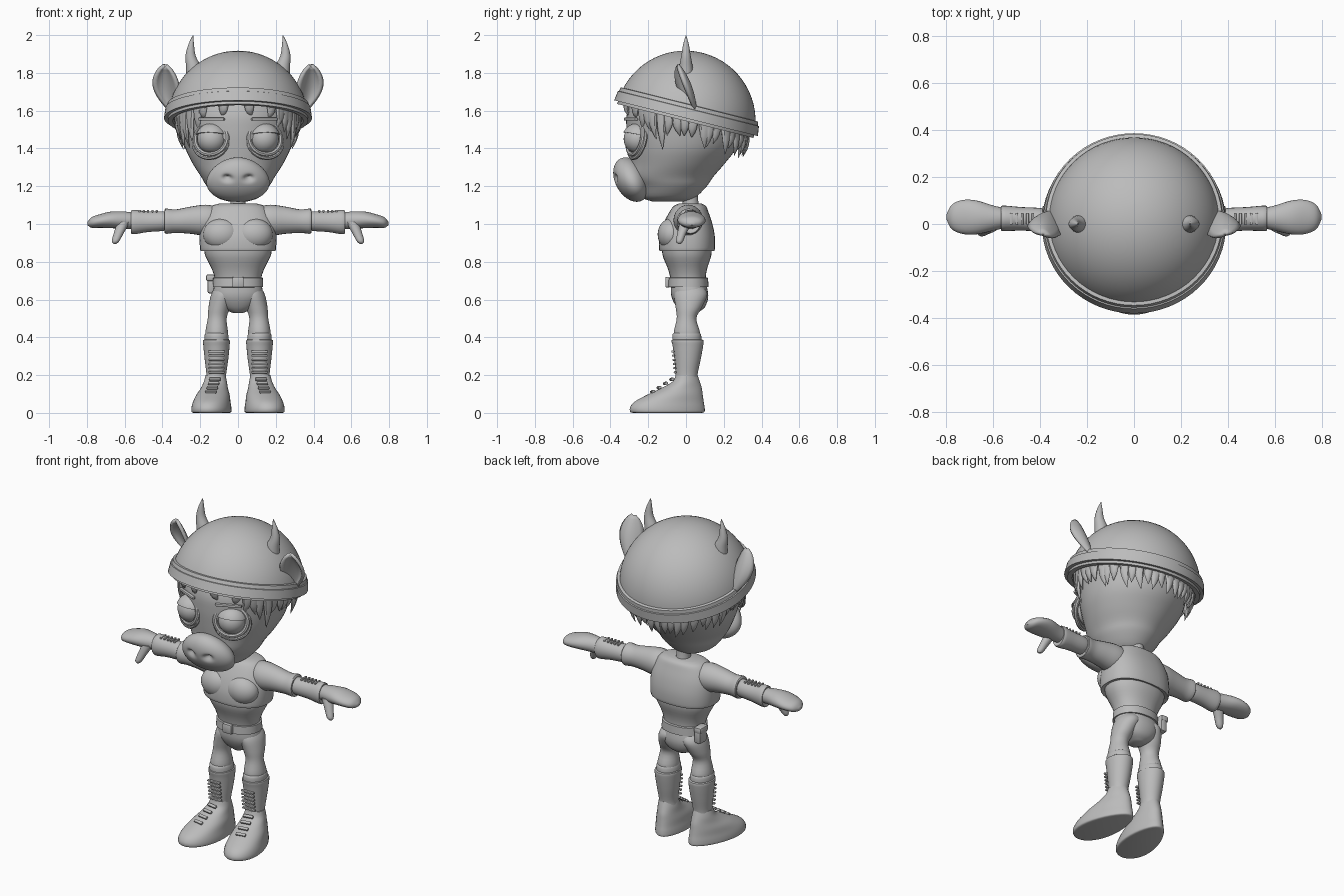
import bpy, bmesh, math, random
from math import sin, cos, pi, radians
from mathutils import Matrix, Vector

cube = bpy.data.objects.get("Cube")
if cube:
    bpy.data.objects.remove(cube, do_unlink=True)
random.seed(4)

mat = bpy.data.materials.new("plain grey")
mat.use_nodes = True
grey = (0.5, 0.5, 0.5, 1)
mat.diffuse_color = grey
mat.node_tree.nodes["Principled BSDF"].inputs["Base Color"].default_value = grey


def finish(name, bm, mx=None, side=1, angle=40):
    """Turn a bmesh into a smooth-shaded object, mirrored when side is -1."""
    if mx:
        bm.transform(mx)
    bm.transform(Matrix.Diagonal((side, 1, 1, 1)))
    bmesh.ops.recalc_face_normals(bm, faces=bm.faces)
    me = bpy.data.meshes.new(name)
    bm.to_mesh(me)
    bm.free()
    me.materials.append(mat)
    ob = bpy.data.objects.new(name, me)
    bpy.context.collection.objects.link(ob)
    bpy.ops.object.select_all(action='DESELECT')
    ob.select_set(True)
    bpy.context.view_layer.objects.active = ob
    bpy.ops.object.shade_smooth_by_angle(angle=radians(angle))
    return ob


def spline(rows, steps):
    """Catmull-Rom subdivision of the ring parameters."""
    out = []
    for i in range(len(rows) - 1):
        p = [rows[max(i - 1, 0)], rows[i], rows[i + 1], rows[min(i + 2, len(rows) - 1)]]
        for k in range(steps):
            t = k / steps
            out.append([b + t / 2 * (c - a + t * (2 * a - 5 * b + 4 * c - d + t * (3 * (b - c) + d - a)))
                        for a, b, c, d in zip(*p)])
    return out + [rows[-1]]


def loft(name, rows, axis="z", n=32, steps=4, power=2, taper=0, mx=None, side=1):
    """Skin rings (position, centre a, centre b, radius a, radius b) along z or x."""
    bm = bmesh.new()
    rings = []
    for t, ca, cb, ra, rb in spline(rows, steps):
        ring = []
        for i in range(n):
            c, s = cos(2 * pi * i / n), sin(2 * pi * i / n)
            a = ca + math.copysign(abs(c) ** (2 / power), c) * ra * (1 - taper * s)
            b = cb + math.copysign(abs(s) ** (2 / power), s) * rb
            ring.append(bm.verts.new((a, b, t) if axis == "z" else (t, a, b)))
        rings.append(ring)
    for lo, hi in zip(rings, rings[1:]):
        for i in range(n):
            bm.faces.new((lo[i], lo[i - 1], hi[i - 1], hi[i]))
    bm.faces.new(rings[0])
    bm.faces.new(rings[-1])
    return finish(name, bm, mx, side)


def place(loc, scale=(1, 1, 1), tilt=0, turn=0):
    return (Matrix.Translation(loc) @ Matrix.Rotation(radians(turn), 4, 'Z')
            @ Matrix.Rotation(radians(tilt), 4, 'X') @ Matrix.Diagonal((*scale, 1)))


def ball(name, loc, scale, tilt=0, turn=0, side=1, cut=None):
    bm = bmesh.new()
    bmesh.ops.create_uvsphere(bm, u_segments=32, v_segments=20, radius=1)
    if cut is not None:
        bmesh.ops.bisect_plane(bm, geom=bm.verts[:] + bm.edges[:] + bm.faces[:], plane_co=(0, 0, cut),
                               plane_no=(0, 0, 1), clear_inner=True)
        bmesh.ops.holes_fill(bm, edges=[e for e in bm.edges if e.is_boundary])
    return finish(name, bm, place(loc, scale, tilt, turn), side)


def box(name, loc, scale, tilt=0, turn=0, side=1, bevel=0.006):
    bm = bmesh.new()
    bmesh.ops.create_cube(bm, size=1, matrix=Matrix.Diagonal((*scale, 1)))
    bmesh.ops.bevel(bm, geom=bm.edges[:], offset=bevel, segments=2, affect='EDGES', profile=0.5)
    return finish(name, bm, place(loc, tilt=tilt, turn=turn), side)


def torus(name, big, small, mx, side=1):
    """Ring in the local xy plane."""
    bm = bmesh.new()
    grid = [[bm.verts.new(((big + small * cos(v)) * cos(u), (big + small * cos(v)) * sin(u), small * sin(v)))
             for v in (2 * pi * j / 8 for j in range(8))] for u in (2 * pi * i / 32 for i in range(32))]
    for i in range(32):
        for j in range(8):
            bm.faces.new((grid[i][j], grid[i - 1][j], grid[i - 1][j - 1], grid[i][j - 1]))
    return finish(name, bm, mx, side)


# Head and neck
loft("head", [(1.12, 0, -.09, .05, .09), (1.14, 0, -.09, .11, .14), (1.2, 0, -.075, .165, .185),
              (1.25, 0, -.075, .195, .22), (1.32, 0, -.045, .24, .25), (1.4, 0, -.02, .278, .285),
              (1.5, 0, -.01, .3, .305), (1.6, 0, 0, .31, .31), (1.75, 0, 0, .25, .25)], n=48)
loft("neck", [(1.02, 0, .03, .06, .06), (1.1, 0, .025, .04, .042), (1.22, 0, .01, .045, .05)])

# Muzzle with pressed-in nostrils
bm = bmesh.new()
bmesh.ops.create_uvsphere(bm, u_segments=80, v_segments=56, radius=1)
for v in bm.verts:
    if v.co.y < 0:
        for s in (-1, 1):
            d = math.hypot((v.co.x - s * .36) / .15, (v.co.z - .36) / .13)
            v.co.y += .3 * math.exp(-d * d)
    v.co.x *= 1 - .15 * v.co.z
finish("muzzle", bm, place((0, -.29, 1.235), (.165, .085, .125), tilt=28))

# Tilted helmet: dome shell, rim band and upper trim
tilt = place((0, 0, 1.56), tilt=-14)
inner = [(.345 * sin(a) - .015, 0, 0, .345 * cos(a), .345 * cos(a)) for a in (pi / 2.02 * i / 12 for i in range(12, -1, -1))]
outer = [(.372 * sin(a) - .015, 0, 0, .372 * cos(a), .372 * cos(a)) for a in (pi / 2.02 * i / 16 for i in range(17))]
loft("helmet", inner + outer, n=64, steps=1, mx=tilt)
band = [(z, 0, 0, r, r) for z, r in ((0, .365), (0, .392), (.052, .385), (.054, .379), (.074, .375), (.076, .36), (0, .365))]
loft("helmet_rim", band, n=64, steps=1, mx=tilt)

# Hair locks hanging below the rim
for i in range(46):
    a = 2 * pi * i / 46 + random.uniform(-.04, .04)
    front = -sin(a)
    if front > .78 and i % 3:
        continue
    length = random.uniform(.09, .15) if front < .3 else random.uniform(.1, .2)
    if front > .78:
        length = .07
    x, y = .318 * cos(a), .318 * sin(a)
    mx = Matrix.Translation((x, y, 1.56 - y * .25)) @ Matrix.Rotation(a, 4, 'Z')
    loft("hair_lock", [(.05, 0, 0, .02, .036), (-length * .5, .003, 0, .013, .022),
                       (-length, -.015, random.uniform(-.015, .015), .001, .001)], n=8, steps=3, mx=mx)

# Torso, hips and belt
loft("torso", [(.53, 0, .02, .03, .04), (.56, 0, .025, .09, .075), (.62, 0, .02, .132, .098),
               (.7, 0, .012, .122, .093), (.76, 0, .008, .138, .103), (.84, 0, .005, .176, .13),
               (.92, 0, .005, .18, .13)], power=2.2)
loft("vest", [(.86, 0, .005, .19, .135), (.862, 0, .005, .2, .147), (.93, 0, .006, .203, .147), (1.0, 0, .01, .195, .13),
              (1.06, 0, .015, .17, .105), (1.095, 0, .02, .14, .085), (1.108, 0, .022, .1, .06)], power=2.4)
loft("belt", [(z, 0, .012, r, r - .026) for z, r in ((.665, .12), (.667, .133), (.69, .132), (.715, .131), (.717, .12))],
     n=48, steps=1, power=2.2)
box("buckle", (0, -.097, .692), (.06, .024, .056))
box("pouch", (-.14, .06, .68), (.045, .07, .095), bevel=.012)
box("pouch_flap", (-.144, .06, .715), (.05, .078, .036), bevel=.01)

for side in (1, -1):
    # Horn and cupped ear
    loft("horn", [(1.76, .228, 0, .046, .042), (1.83, .235, 0, .04, .036), (1.89, .251, 0, .027, .025),
                  (1.95, .248, 0, .015, .015), (2.0, .238, 0, .001, .001)], n=20, side=side)
    bm = bmesh.new()
    rows = []
    for j in range(13):
        t = j / 12
        w = .01 + .056 * sin(pi * t ** 1.1) ** .8 if t < 1 else .008
        c = Vector((.35 + .035 * t + .012 * sin(pi * t), .045 - .09 * t, 1.6 + .24 * t))
        rows.append([bm.verts.new(c + Vector((w * u, .35 * w * (1 - 2 * u * u) + .25 * w * u, .1 * w * u)))
                     for u in (k / 4 - 1 for k in range(9))])
    for lo, hi in zip(rows, rows[1:]):
        for k in range(8):
            bm.faces.new((lo[k], lo[k + 1], hi[k + 1], hi[k]))
    ear = finish("ear", bm, side=side)
    sol = ear.modifiers.new("thickness", 'SOLIDIFY')
    sol.thickness, sol.offset = .018, 0

    # Eye, heavy lids, socket ring and brow
    eye = (.138, -.252, 1.45)
    ball("eyeball", eye, (.078, .078, .078), side=side)
    ball("upper_lid", eye, (.087, .087, .085), tilt=-12, turn=14, side=side, cut=.22)
    torus("eye_socket", .085, .013, place((.142, -.268, 1.452), (1.08, 1, 1), tilt=80, turn=24), side)
    torus("eye_bag", .088, .011, place((.144, -.258, 1.435), (1.1, 1, 1), tilt=76, turn=24), side)
    box("eyebrow", (.14, -.292, 1.555), (.15, .02, .016), turn=24, side=side)

    # Chest muscle, sleeve, bracer and mitten hand
    ball("chest_muscle", (.085, -.075, .945), (.1, .075, .085), side=side)
    loft("sleeve", [(.1, .015, 1.02, .07, .07), (.17, .012, 1.02, .078, .082), (.25, .012, 1.02, .068, .072),
                    (.33, .012, 1.015, .06, .062), (.385, .015, 1.015, .062, .066), (.387, .015, 1.015, .04, .04)],
         "x", 24, side=side)
    loft("bracer", [(.37, .015, 1.015, .045, .045), (.4, .018, 1.015, .05, .052), (.48, .022, 1.012, .05, .055),
                    (.56, .024, 1.01, .054, .064), (.562, .024, 1.01, .04, .04)], "x", 24, side=side)
    loft("hand", [(.54, .025, 1.015, .04, .042), (.6, .025, 1.02, .054, .046), (.67, .028, 1.022, .072, .044),
                  (.73, .03, 1.016, .072, .036), (.775, .03, 1.008, .052, .028), (.797, .03, 1.002, .012, .008)],
         "x", 24, side=side)
    loft("thumb", [(.895, .652, -.035, .008, .008), (.91, .648, -.034, .02, .019), (.95, .632, -.022, .026, .024),
                   (1.01, .605, 0, .034, .034)], n=16, side=side)
    for k in range(5):
        box("bracer_lace", (.43 + k * .023, .022, 1.068), (.011, .05, .012), side=side, bevel=.003)

    # Leg, knee cuff and boot
    loft("thigh", [(.36, .112, .005, .05, .055), (.42, .113, .005, .06, .07), (.5, .11, .003, .05, .052),
                   (.56, .098, .015, .058, .07), (.63, .075, .025, .066, .088), (.68, .06, .02, .05, .06)], side=side)
    loft("knee_cuff", [(.37, .113, .005, .052, .06), (.375, .113, .005, .064, .076), (.415, .114, .004, .062, .075),
                       (.425, .114, .004, .052, .062)], side=side)
    loft("boot_shaft", [(.16, .115, .005, .055, .06), (.2, .115, .003, .052, .058), (.28, .114, .008, .062, .069),
                        (.35, .114, .01, .069, .08), (.385, .114, .008, .07, .084), (.387, .114, .008, .05, .06)],
         side=side, mx=Matrix.Translation((0, 0, .383)) @ Matrix.Shear('XY', 4, (0, 0))
         @ Matrix.Translation((0, 0, -.383)))
    foot = place((.118, 0, 0), turn=10)
    loft("foot", [(0, 0, -.1, .09, .185), (.006, 0, -.1, .1, .2), (.03, 0, -.1, .1, .2), (.06, 0, -.09, .094, .185),
                  (.095, 0, -.06, .085, .15), (.13, 0, -.025, .07, .11), (.165, 0, .001, .06, .073),
                  (.2, 0, .004, .052, .058)], taper=.18, mx=foot, side=side)
    for k in range(6):
        box("shaft_lace", (.114, -.057 - k * .0025, .215 + k * .022), (.085, .016, .011), side=side, bevel=.004)
    for k in range(4):
        box("foot_lace", (.122 + k * .007, -.075 - k * .034, .178 - k * .022), (.06, .018, .014), tilt=35,
            turn=10, side=side, bevel=.004)
